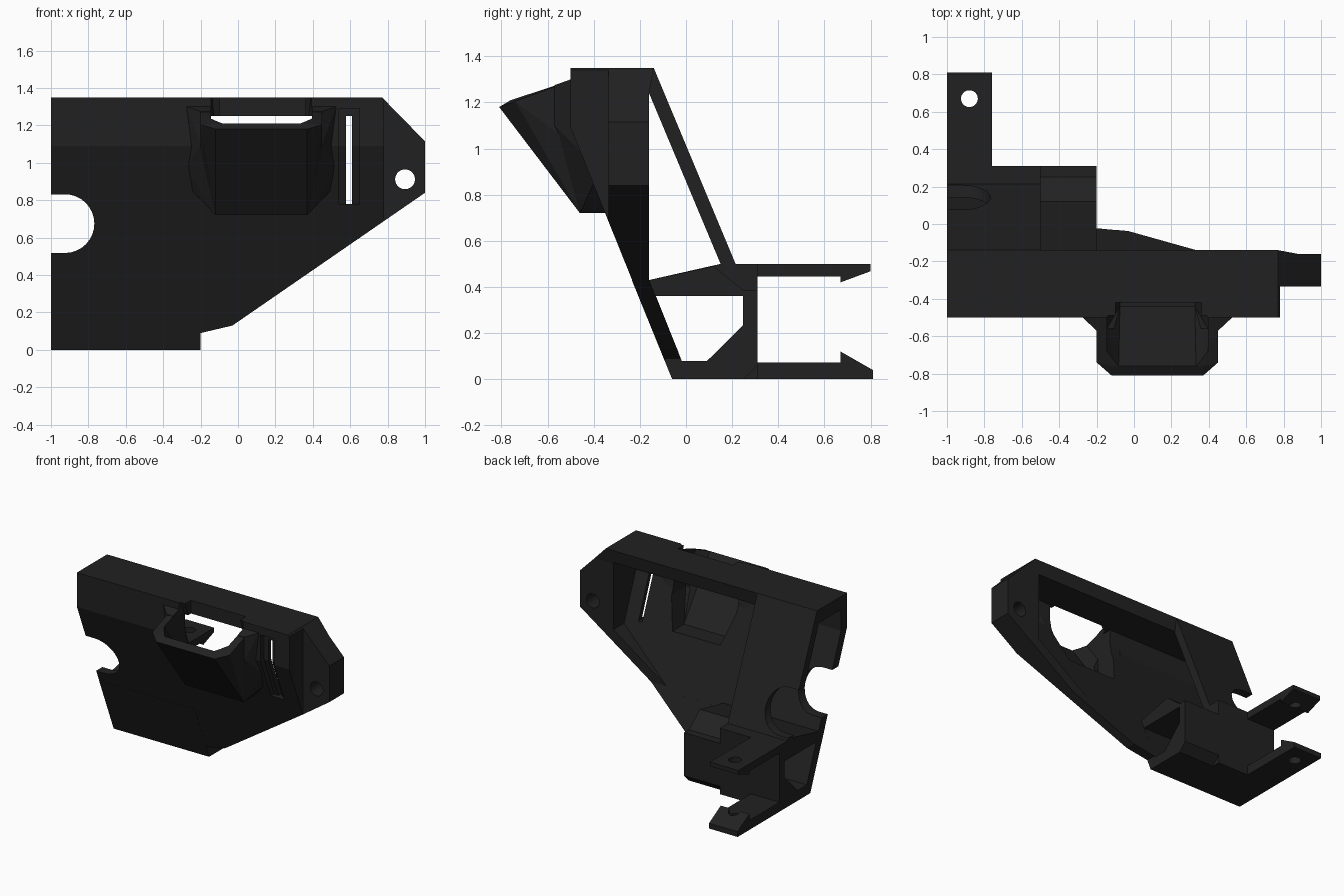
import bpy, bmesh, math
from mathutils import Vector

if "Cube" in bpy.data.objects:
    bpy.data.objects.remove(bpy.data.objects["Cube"])

mat = bpy.data.materials.new("matte black")
mat.diffuse_color = (0.0155, 0.0155, 0.0155, 1)
mat.use_nodes = True
mat.node_tree.nodes["Principled BSDF"].inputs["Base Color"].default_value = mat.diffuse_color


def finish(name, bm):
    bmesh.ops.recalc_face_normals(bm, faces=bm.faces)
    me = bpy.data.meshes.new(name)
    bm.to_mesh(me)
    bm.free()
    ob = bpy.data.objects.new(name, me)
    bpy.context.collection.objects.link(ob)
    me.materials.append(mat)
    return ob


def prism(name, pts, a, b, axis="x"):
    """Extrude an outline: (y,z) along x, (x,z) along y, or (x,y) along z."""
    def place(p, d):
        return {"x": (d, p[0], p[1]), "y": (p[0], d, p[1]), "z": (p[0], p[1], d)}[axis]
    bm = bmesh.new()
    f = bm.faces.new([bm.verts.new(place(p, a)) for p in pts])
    geo = bmesh.ops.extrude_face_region(bm, geom=[f])["geom"]
    step = Vector(place((0, 0), b - a))
    bmesh.ops.translate(bm, vec=step, verts=[v for v in geo if isinstance(v, bmesh.types.BMVert)])
    return finish(name, bm)


def box(name, x0, x1, y0, y1, z0, z1):
    return prism(name, [(y0, z0), (y1, z0), (y1, z1), (y0, z1)], x0, x1)


def hull(name, pts):
    bm = bmesh.new()
    vs = [bm.verts.new(p) for p in pts]
    r = bmesh.ops.convex_hull(bm, input=vs)
    junk = [v for v in r["geom_interior"] + r["geom_unused"] if isinstance(v, bmesh.types.BMVert)]
    if junk:
        bmesh.ops.delete(bm, geom=list(set(junk)), context="VERTS")
    return finish(name, bm)


def circle(cx, cy, r, n=32, a0=0, a1=2 * math.pi, ends=False):
    m = n + 1 if ends else n
    return [(cx + r * math.cos(a0 + (a1 - a0) * i / n), cy + r * math.sin(a0 + (a1 - a0) * i / n))
            for i in range(m)]


def boolean(ob, tool, op="DIFFERENCE", keep=False):
    m = ob.modifiers.new("cut", "BOOLEAN")
    m.operation, m.solver, m.object = op, "EXACT", tool
    bpy.context.view_layer.objects.active = ob
    bpy.ops.object.modifier_apply(modifier=m.name)
    if not keep:
        bpy.data.objects.remove(tool, do_unlink=True)


# Sloped front shell: side profile trimmed by the front outline
shell = prism("front_shell", [(-.06, 0), (-.5, 1.09), (-.5, 1.35), (-.14, 1.35), (-.16, 1.24),
                              (-.16, .43), (.015, 0)], -1, 1)
outline = prism("outline", [(-1.2, -.1), (-.2, -.1), (-.2, .09), (-.03, .13), (1, .84), (1, 1.115),
                            (.77, 1.35), (.77, 1.5), (-1.2, 1.5)], -1, 1, "y")
boolean(shell, outline, "INTERSECT")

# Hollow rear of the shell, leaving top plate, diagonal rim and end tab
cavity = prism("cavity", [(-.428, 1.25), (.3, 1.25), (.3, .40), (-.148, .40), (-.428, 1.09)], -1.1, .9)
inset = prism("inset", [(-1.2, .3), (.09, .3), (.72, .74), (.72, 1.3), (-1.2, 1.3)], -.8, .8, "y")
boolean(cavity, inset, "INTERSECT")
boolean(shell, cavity)

# Stepped end tab with a bolt hole
boolean(shell, box("tab_step", .78, 1.2, -.8, -.335, .3, 1.6))
boolean(shell, prism("bolt_hole", circle(.893, .912, .053), -.8, .5, "y"))

# Narrow slot with a shallow recess around it
boolean(shell, prism("slot_recess", [(-.6, 1.29), (-.46, 1.29), (-.46, 1.09), (-.34, .78),
                                     (-.6, .78)], .54, .65))
boolean(shell, box("slot", .578, .61, -.7, -.2, .78, 1.25))

# Front bin: tapered tray with flared mounting sides
CX = .125
def pair(hw, y, z):
    return [(CX - hw, y, z), (CX + hw, y, z)]

bin_ob = hull("front_bin", pair(.245, -.46, .72) + pair(.245, -.35, .72) + pair(.245, -.81, 1.18)
              + pair(.25, -.76, 1.21) + pair(.325, -.74, 1.205) + pair(.325, -.47, 1.305)
              + pair(.325, -.47, 1.0))
flare = hull("flare", pair(.40, -.5, 1.3) + pair(.40, -.46, 1.3) + pair(.40, -.44, .97)
             + pair(.37, -.40, .85) + pair(.325, -.57, 1.275) + pair(.325, -.57, 1.1)
             + pair(.245, -.35, .72) + pair(.245, -.46, .72))
boolean(bin_ob, flare, "UNION")

# Bin interior, window through the shell and notch in the top plate
inner = hull("inner", pair(.20, -.44, .78) + pair(.20, -.30, .78) + pair(.21, -.90, 1.4)
             + pair(.27, -.80, 1.4) + pair(.27, -.505, 1.4) + pair(.27, -.505, 1.0))
window = hull("window", pair(.20, -.44, .78) + pair(.20, -.2, .78) + pair(.27, -.2, 1.0)
              + pair(.27, -.2, 1.25) + pair(.27, -.56, 1.25) + pair(.27, -.56, 1.0))
notch = box("notch", -.1, .36, -.7, -.42, 1.2, 1.5)
for tool in (inner, window, notch):
    boolean(bin_ob, tool, keep=True)
    boolean(shell, tool)

# Sloped rear panel
panel = prism("rear_panel", [(-.16, 1.35), (-.14, 1.35), (.215, .5), (.15, .5), (-.16, 1.24)], -1, -.5)

# Base block: high section under the panel, lower ramped section beside it
base = prism("base_block", [(-.06, 0), (.31, 0), (.31, .5), (.15, .5), (-.16, .43), (-.235, .43)], -1, -.5)
ramp = prism("base_ramp", [(-.06, 0), (.25, 0), (.31, .06), (.31, .385), (.25, .385), (.12, .49),
                           (-.16, .43), (-.235, .43)], -.5, -.2)
tunnel = prism("tunnel", [(-.13, .36), (.248, .36), (.248, .235), (.09, .078), (-.018, .078)], -1.1, -.1)
for ob in (base, ramp, shell):
    boolean(ob, tunnel, keep=True)
bpy.data.objects.remove(tunnel, do_unlink=True)

# Barbed clip arms with a pin hole
lower = prism("lower_clip_arm", [(.30, 0), (.81, 0), (.81, .04), (.67, .12), (.67, .072), (.30, .072)], -1, -.76)
upper = prism("upper_clip_arm", [(.30, .5), (.80, .5), (.80, .468), (.67, .42), (.67, .445), (.30, .445)], -1, -.76)
pin = prism("pin", circle(-.88, .67, .045), -.1, .7, "z")
for ob in (lower, upper):
    boolean(ob, pin, keep=True)
bpy.data.objects.remove(pin, do_unlink=True)

# Rounded notch on the left edge through shell and panel
arc = circle(-.925, .675, .157, 16, -math.pi / 2, math.pi / 2, True)
edge_notch = prism("edge_notch", arc + [(-1.1, .832), (-1.1, .518)], -.8, .6, "y")
for ob in (shell, panel):
    boolean(ob, edge_notch, keep=True)
bpy.data.objects.remove(edge_notch, do_unlink=True)
